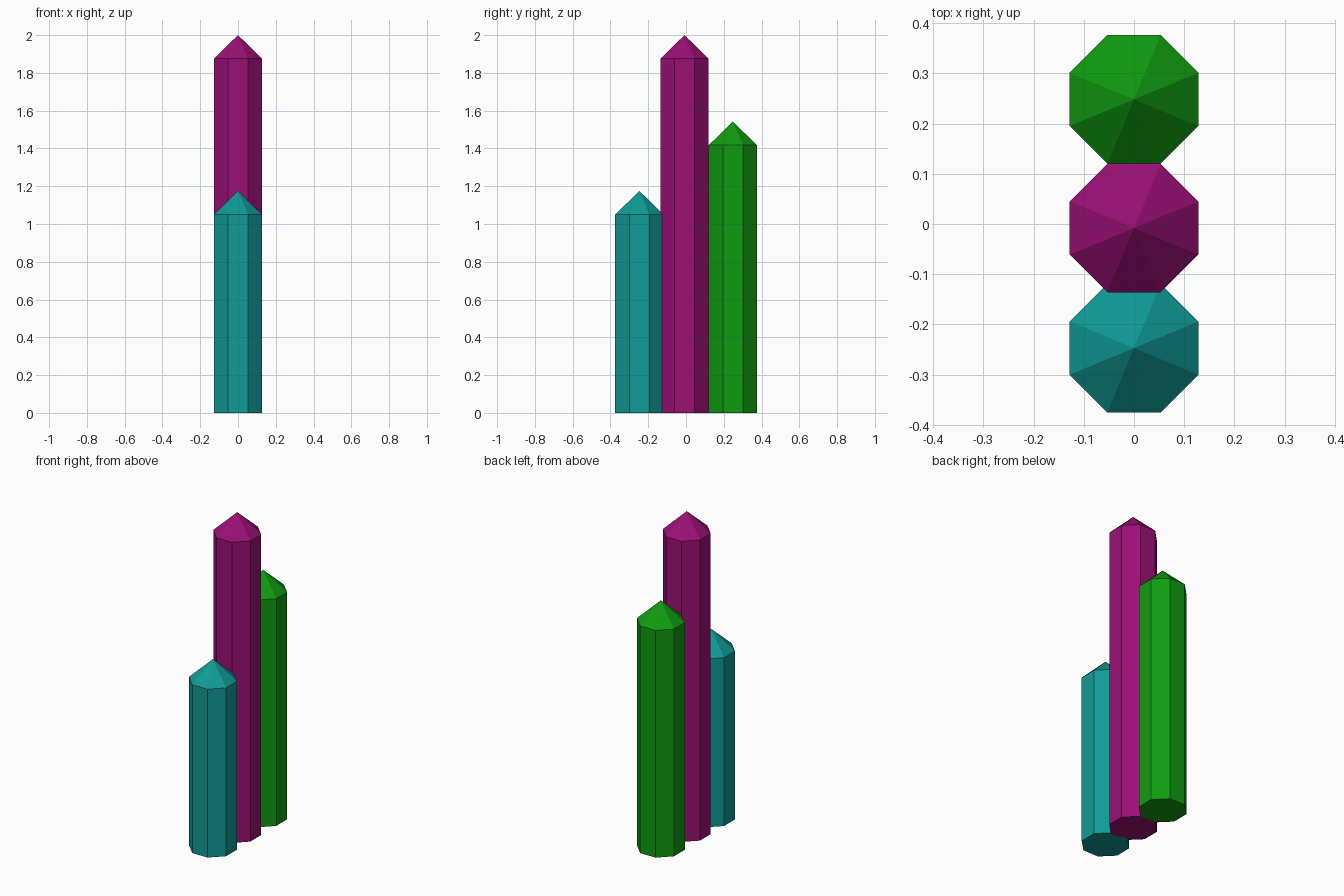
import bpy
import bmesh
import math
from mathutils import Matrix

cube = bpy.data.objects.get("Cube")
if cube:
    bpy.data.objects.remove(cube, do_unlink=True)

APOTHEM = 0.128
RADIUS = APOTHEM / math.cos(math.pi / 8)


def make_material(name, color):
    mat = bpy.data.materials.new(name)
    mat.use_nodes = True
    mat.diffuse_color = color
    mat.node_tree.nodes["Principled BSDF"].inputs["Base Color"].default_value = color
    return mat


def make_pillar(name, y, eave, tip, mat):
    """Octagonal shaft with a flat base and a pointed top, flats facing the axes."""
    bm = bmesh.new()
    base = bmesh.ops.create_circle(
        bm, cap_ends=True, segments=8, radius=RADIUS,
        matrix=Matrix.Rotation(math.pi / 8, 4, "Z"))
    # Raise the shaft from the base
    edges = list({e for v in base["verts"] for e in v.link_edges})
    walls = bmesh.ops.extrude_edge_only(bm, edges=edges)["geom"]
    rim = [g for g in walls if isinstance(g, bmesh.types.BMVert)]
    bmesh.ops.translate(bm, verts=rim, vec=(0, 0, eave))
    # Fan the pointed top out from its tip
    rim_edges = [e for e in bm.edges if all(v in rim for v in e.verts)]
    apex = bm.verts.new((0, 0, tip))
    for e in rim_edges:
        bm.faces.new((*e.verts, apex))
    bmesh.ops.recalc_face_normals(bm, faces=bm.faces)
    mesh = bpy.data.meshes.new(name)
    bm.to_mesh(mesh)
    bm.free()
    mesh.materials.append(mat)
    obj = bpy.data.objects.new(name, mesh)
    obj.location.y = y
    bpy.context.collection.objects.link(obj)


teal = make_material("teal", (0.005, 0.33, 0.31, 1))
magenta = make_material("magenta", (0.33, 0.005, 0.18, 1))
green = make_material("green", (0.005, 0.33, 0.005, 1))

# Three pillars in a row from front to back
make_pillar("front_pillar", -0.247, 1.05, 1.175, teal)
make_pillar("middle_pillar", -0.008, 1.875, 2.0, magenta)
make_pillar("back_pillar", 0.248, 1.417, 1.542, green)
